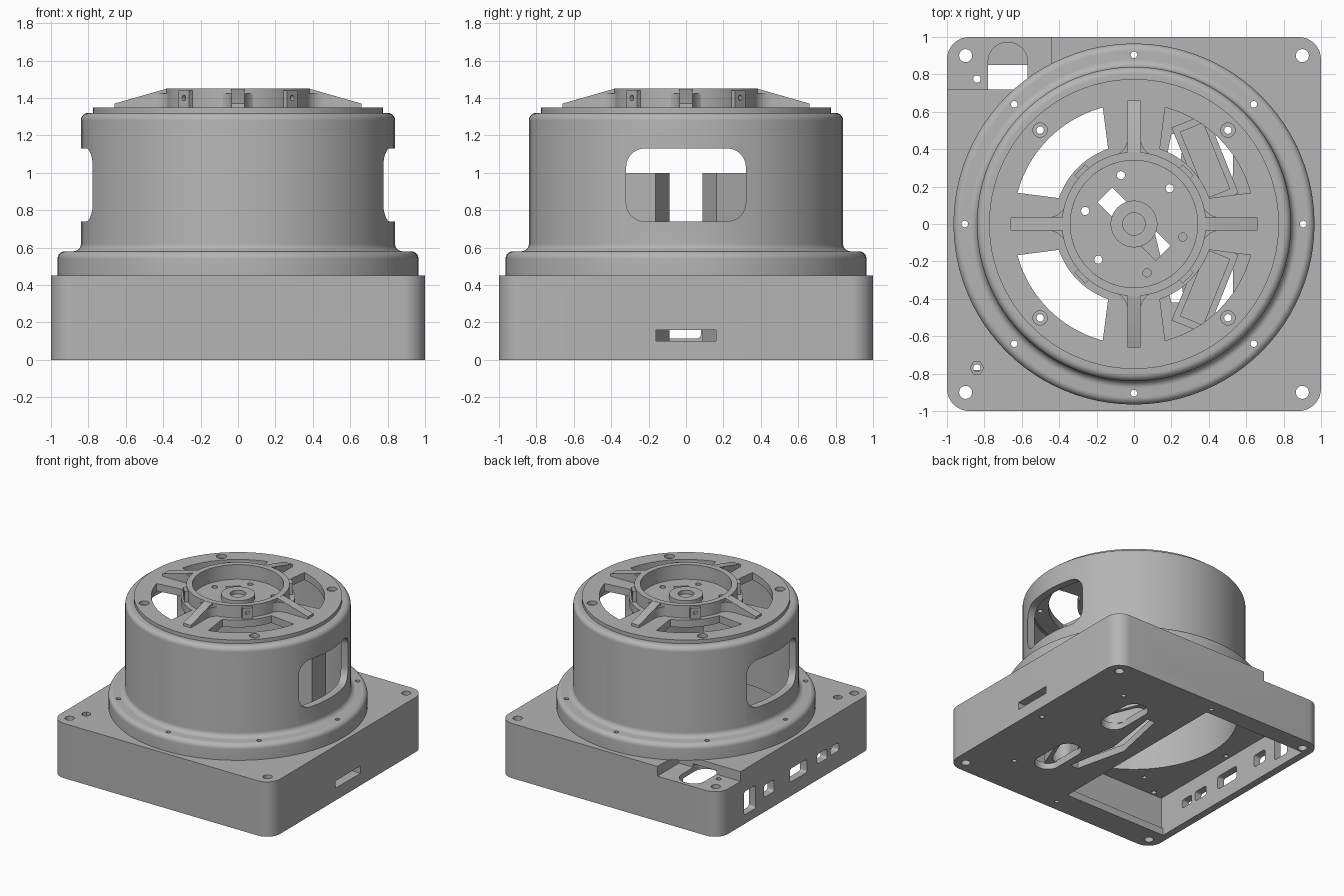
import bpy, bmesh
from math import pi, sin, cos, radians
from mathutils import Matrix

cube = bpy.data.objects.get("Cube")
if cube:
    bpy.data.objects.remove(cube, do_unlink=True)

grey = bpy.data.materials.new("plain_grey")
grey.use_nodes = True
grey.diffuse_color = (0.46, 0.46, 0.46, 1)
grey.node_tree.nodes["Principled BSDF"].inputs["Base Color"].default_value = (0.46, 0.46, 0.46, 1)


def finish(name, bm, matrix=None):
    bmesh.ops.recalc_face_normals(bm, faces=bm.faces)
    if matrix:
        bmesh.ops.transform(bm, matrix=matrix, verts=bm.verts)
    mesh = bpy.data.meshes.new(name)
    bm.to_mesh(mesh)
    bm.free()
    mesh.materials.append(grey)
    obj = bpy.data.objects.new(name, mesh)
    bpy.context.collection.objects.link(obj)
    return obj


def prism(name, pts, z0, z1, matrix=None):
    bm = bmesh.new()
    face = bm.faces.new([bm.verts.new((x, y, z0)) for x, y in pts])
    top = bmesh.ops.extrude_face_region(bm, geom=[face])["geom"]
    verts = [v for v in top if isinstance(v, bmesh.types.BMVert)]
    bmesh.ops.translate(bm, verts=verts, vec=(0, 0, z1 - z0))
    return finish(name, bm, matrix)


def lathe(name, profile, steps=96):
    bm = bmesh.new()
    vs = [bm.verts.new((r, 0, z)) for r, z in profile]
    es = [bm.edges.new((vs[i - 1], vs[i])) for i in range(len(vs))]
    bmesh.ops.spin(bm, geom=vs + es, cent=(0, 0, 0), axis=(0, 0, 1),
                   angle=2 * pi, steps=steps, use_merge=True)
    bmesh.ops.remove_doubles(bm, verts=bm.verts, dist=1e-5)
    return finish(name, bm)


def arc(cx, cy, r, a0, a1, n=8):
    angles = [radians(a0 + (a1 - a0) * i / n) for i in range(n + 1)]
    return [(cx + r * cos(a), cy + r * sin(a)) for a in angles]


def circle(x, y, r, n=32):
    return arc(x, y, r, 0, 360 - 360 / n, n - 1)


def rect(x0, x1, y0, y1, r=0.0):
    if not r:
        return [(x0, y0), (x1, y0), (x1, y1), (x0, y1)]
    return (arc(x1 - r, y1 - r, r, 0, 90) + arc(x0 + r, y1 - r, r, 90, 180)
            + arc(x0 + r, y0 + r, r, 180, 270) + arc(x1 - r, y0 + r, r, 270, 360))


def cut(obj, pts, z0, z1, matrix=None):
    cutter = prism("cutter", pts, z0, z1, matrix)
    mod = obj.modifiers.new("cut", "BOOLEAN")
    mod.operation, mod.solver, mod.object = "DIFFERENCE", "EXACT", cutter
    bpy.context.view_layer.objects.active = obj
    bpy.ops.object.modifier_apply(modifier=mod.name)
    bpy.data.objects.remove(cutter, do_unlink=True)


def turn(deg):
    return Matrix.Rotation(radians(deg), 4, "Z")


ALONG_X = Matrix(((0, 0, 1, 0), (1, 0, 0, 0), (0, 1, 0, 0), (0, 0, 0, 1)))  # (y, z) outline
ALONG_Y = Matrix(((1, 0, 0, 0), (0, 0, 1, 0), (0, 1, 0, 0), (0, 0, 0, 1)))  # (x, z) outline
screw_ring = [(0.905 * cos(k * pi / 4), 0.905 * sin(k * pi / 4)) for k in range(8)]

# Square hollow base with an open bay under one half
base = prism("base", rect(-1, 1, -1, 1, 0.12), 0, 0.45)
cut(base, rect(-0.94, 0.88, -0.8, 0.85), 0.06, 0.33)
cut(base, rect(-0.94, 0.0, -0.78, 0.85), -0.1, 0.1)
cut(base, circle(0, 0, 0.78, 96), 0.3, 0.5)
cut(base, rect(-1.1, -0.44, 0.72, 1.1), 0.37, 0.5)
cut(base, rect(-0.78, -0.57, 0.6, 0.97, 0.1), 0.07, 0.4)

# Screw holes of the base
for x in (-0.9, 0.9):
    for y in (-0.9, 0.9):
        cut(base, circle(x, y, 0.035, 24), -0.1, 0.6)
for x, y in screw_ring:
    cut(base, circle(x, y, 0.018, 16), -0.1, 0.6)
cut(base, circle(-0.84, 0.775, 0.02, 16), 0.2, 0.6)
cut(base, circle(-0.84, -0.77, 0.036, 6), 0.4, 0.6)
cut(base, circle(-0.84, -0.77, 0.02, 16), 0.2, 0.6)

# Side slots and connector ports
cut(base, rect(0.16, 0.48, 0.1, 0.16), -1.1, 1.1, ALONG_Y)
cut(base, rect(-0.16, 0.16, 0.1, 0.16), 0.8, 1.1, ALONG_X)
for y, w, h in ((0.6, 0.15, 0.19), (0.35, 0.13, 0.1), (-0.03, 0.22, 0.11),
                (-0.34, 0.13, 0.08), (-0.5, 0.11, 0.07)):
    cut(base, rect(y - w / 2, y + w / 2, 0.17 - h / 2, 0.17 + h / 2, 0.02), -1.1, -0.9, ALONG_X)

# Floor openings
for y in (-0.38, 0.4):
    cut(base, rect(0.33, 0.53, y - 0.22, y + 0.22, 0.098), -0.1, 0.1)
cut(base, [(0.1, 0), (0.2, -0.42), (0.27, -0.42), (0.2, 0), (0.27, 0.48), (0.2, 0.48)], -0.1, 0.1)

# Round housing: flange, flare, wall and rounded shoulder in one profile
housing = lathe("housing", [(0.78, 0.45), (0.965, 0.45)] + arc(0.925, 0.54, 0.04, 0, 90)
                + arc(0.88, 0.62, 0.04, 270, 180) + arc(0.8, 1.28, 0.04, 0, 90)
                + [(0.765, 1.32), (0.765, 1.28), (0.78, 1.28)])
for x, y in screw_ring:
    cut(housing, circle(x, y, 0.018, 16), 0.4, 0.7)
cut(housing, rect(-0.32, 0.32, 0.74, 1.13, 0.1), -1, 1, ALONG_X)

# Lid with four curved windows and a pierced hub
lid = prism("lid", circle(0, 0, 0.775, 96), 1.29, 1.35)
for k in range(4):
    a = 90 * k
    cut(lid, arc(0, 0, 0.645, a + 15, a + 75, 24) + arc(0, 0, 0.425, a + 71, a + 19, 20), 1.2, 1.4)
    cut(lid, circle(0.71 * cos(radians(a + 45)), 0.71 * sin(radians(a + 45)), 0.038, 24), 1.32, 1.4)
    cut(lid, circle(0.71 * cos(radians(a + 45)), 0.71 * sin(radians(a + 45)), 0.02, 16), 1.2, 1.4)
cut(lid, circle(0, 0, 0.34, 64), 1.33, 1.4)
for k in range(6):
    a = radians(45 + 60 * k)
    cut(lid, circle(0.27 * cos(a), 0.27 * sin(a), 0.022, 16), 1.2, 1.4)
cut(lid, rect(-0.22, 0.22, -0.055, 0.055), 1.2, 1.4, turn(-45))
hub = lathe("hub", [(0.06, 1.25), (0.125, 1.25), (0.125, 1.37), (0.06, 1.37)], 48)
shaft = prism("shaft", circle(0, 0, 0.06), 1.25, 1.34)

# Raised ring, tapered ribs and clamp blocks
ring = lathe("hub_ring", [(0.34, 1.32), (0.385, 1.32), (0.385, 1.45), (0.34, 1.45)])
parts = [base, housing, lid, hub, shaft, ring]
for k in range(4):
    rib_side = [(0.36, 1.34), (0.66, 1.34), (0.66, 1.37), (0.38, 1.45), (0.36, 1.45)]
    parts.append(prism(f"rib_{k}", rib_side, -0.035, 0.035, turn(90 * k) @ ALONG_Y))
    flare = arc(0.46, 0.135, 0.1, 270, 180)
    flare += [(x, -y) for x, y in reversed(flare)]
    parts.append(prism(f"rib_flare_{k}", flare, 1.33, 1.425, turn(90 * k)))
    block = prism(f"clamp_block_{k}", rect(0.37, 0.41, -0.04, 0.04), 1.34, 1.44, turn(45 + 90 * k))
    cut(block, circle(0, 1.4, 0.015, 12), 0.3, 0.5, turn(45 + 90 * k) @ ALONG_X)
    parts.append(block)

# Two slanted hollow brackets inside the housing
for name, side in (("rear_bracket", 1), ("front_bracket", -1)):
    place = Matrix.Translation((0.38, 0.34 * side, 0)) @ turn(22 * side)
    bracket = prism(name, rect(-0.1, 0.1, -0.23, 0.23), 0.05, 1.0, place)
    cut(bracket, rect(-0.065, 0.065, -0.19, 0.19), 0.45, 1.1, place)
    cut(bracket, rect(-0.07, 0.07, -0.18, 0.18, 0.06), 0, 0.35, place)
    parts.append(bracket)

# Smooth the round walls and keep the edges sharp
bpy.ops.object.select_all(action="DESELECT")
for obj in parts:
    obj.select_set(True)
bpy.context.view_layer.objects.active = base
bpy.ops.object.shade_smooth_by_angle(angle=radians(30))
